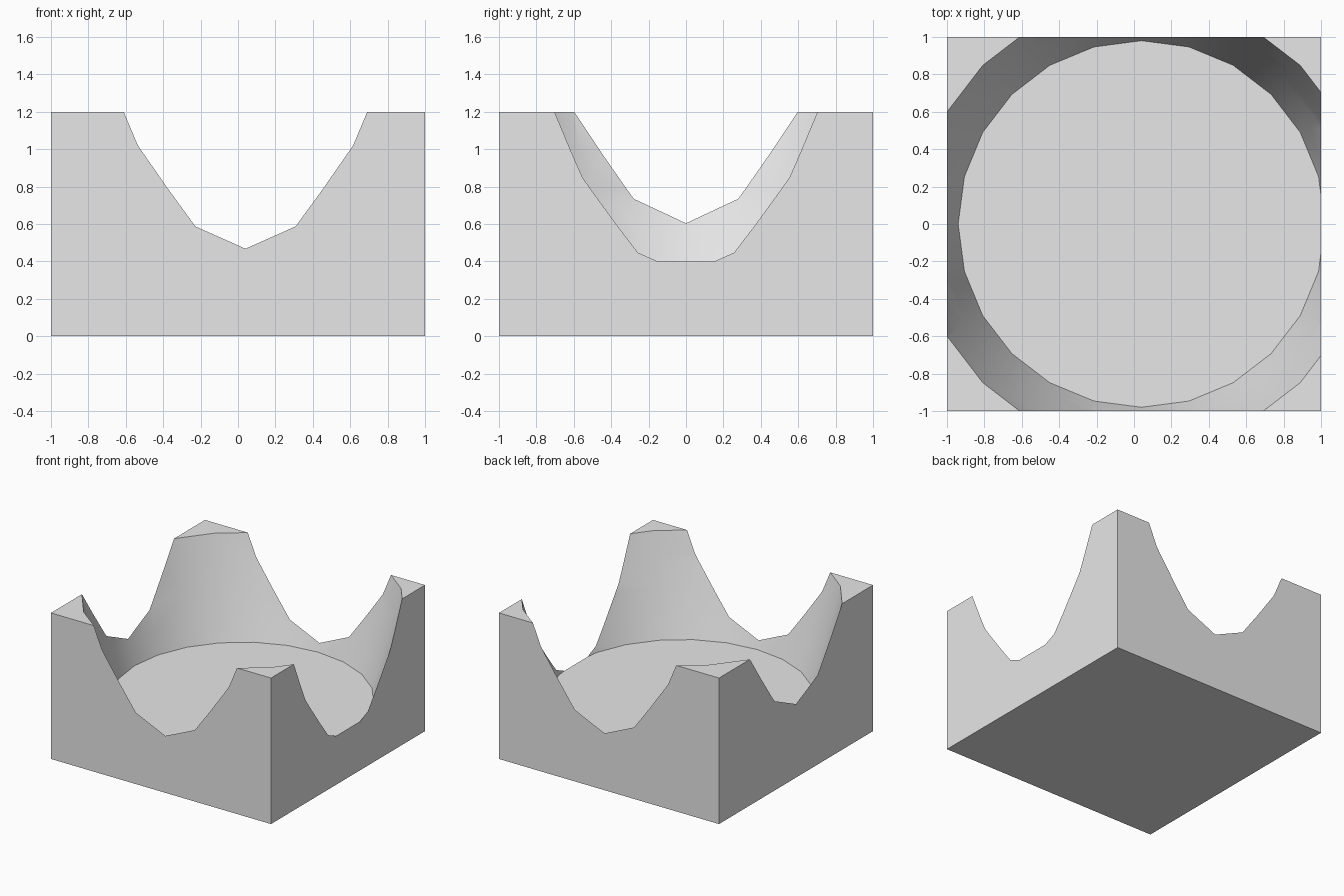
import bpy, bmesh, math

cube = bpy.data.objects.get("Cube")
if cube:
    bpy.data.objects.remove(cube, do_unlink=True)

grey = bpy.data.materials.new("plain grey")
grey.use_nodes = True
colour = (0.8, 0.8, 0.8, 1)
grey.diffuse_color = colour
grey.node_tree.nodes["Principled BSDF"].inputs["Base Color"].default_value = colour

SIDES, FLOOR, TOP = 24, 0.4, 1.2


def new_object(name, bm):
    bmesh.ops.recalc_face_normals(bm, faces=bm.faces)
    mesh = bpy.data.meshes.new(name)
    bm.to_mesh(mesh)
    bm.free()
    mesh.materials.append(grey)
    obj = bpy.data.objects.new(name, mesh)
    bpy.context.collection.objects.link(obj)
    return obj


# Square block
bm = bmesh.new()
bmesh.ops.create_cube(bm, size=2)
for v in bm.verts:
    v.co.z = TOP if v.co.z > 0 else 0
block = new_object("hollowed_block", bm)

# Flaring bowl cutter, slightly off centre, rising past the block top
bm = bmesh.new()
rings = []
for step in range(6):
    out = 0.055 * step
    radius, z = 0.98 + out, FLOOR + 3.3 * out + 1.53 * out ** 2
    angles = [math.tau * i / SIDES for i in range(SIDES)]
    rings.append([bm.verts.new((0.04 + radius * math.cos(a), radius * math.sin(a), z))
                  for a in angles])
for low, high in zip(rings, rings[1:]):
    for i in range(SIDES):
        j = (i + 1) % SIDES
        bm.faces.new((low[i], low[j], high[j], high[i]))
bm.faces.new(rings[0])
bm.faces.new(rings[-1])
cutter = new_object("bowl_cutter", bm)
cutter.hide_render = True

# Carve the bowl out of the block
cut = block.modifiers.new("bowl", "BOOLEAN")
cut.operation = "DIFFERENCE"
cut.solver = "EXACT"
cut.object = cutter
bpy.ops.object.select_all(action="DESELECT")
block.select_set(True)
bpy.context.view_layer.objects.active = block
bpy.ops.object.modifier_apply(modifier=cut.name)
bpy.data.objects.remove(cutter, do_unlink=True)
bpy.ops.object.shade_smooth_by_angle(angle=math.radians(30))
